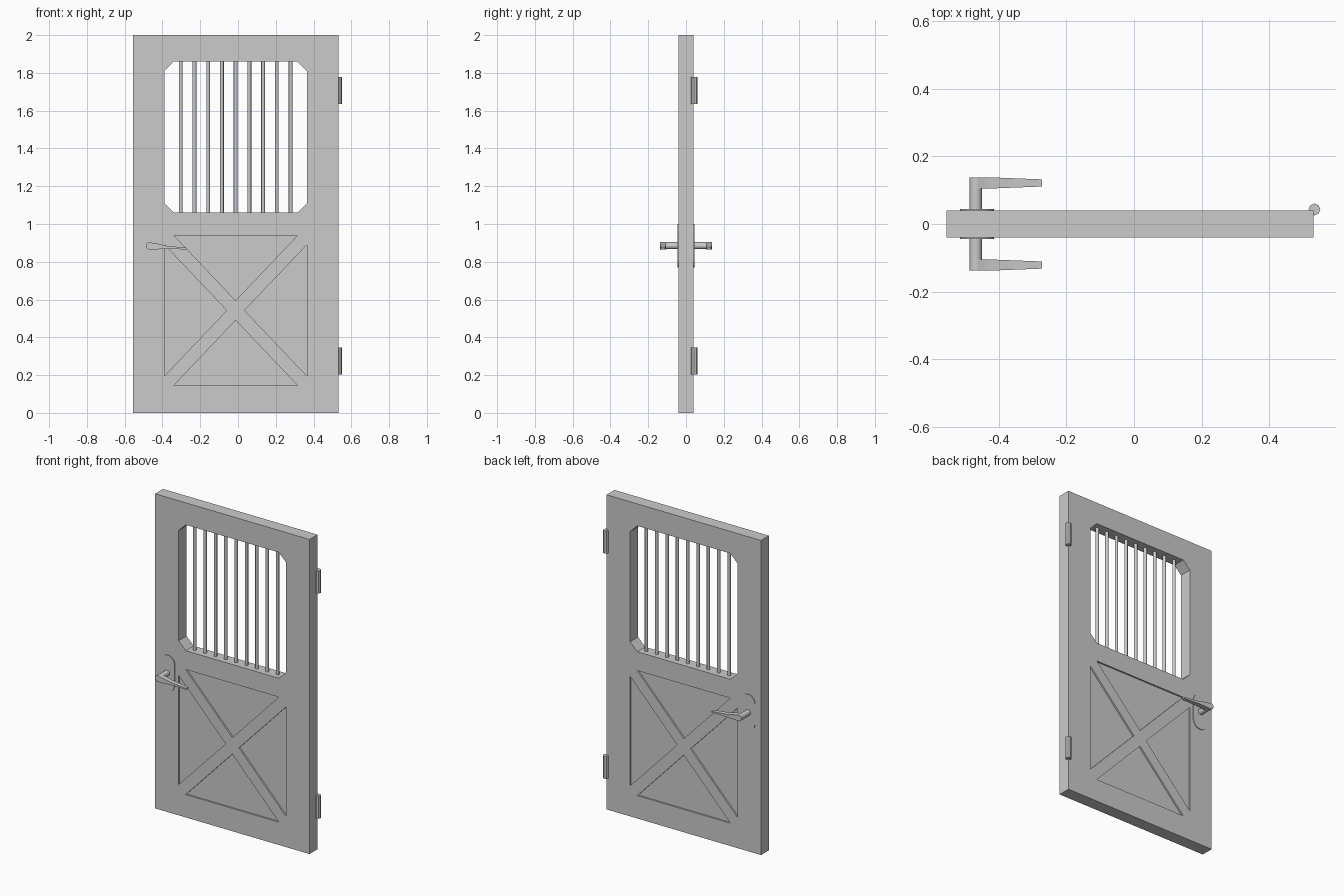
import bpy, bmesh, math

if "Cube" in bpy.data.objects:
    bpy.data.objects.remove(bpy.data.objects["Cube"])


def mesh_object(name, bm):
    bmesh.ops.recalc_face_normals(bm, faces=bm.faces[:])
    mesh = bpy.data.meshes.new(name)
    bm.to_mesh(mesh)
    bm.free()
    ob = bpy.data.objects.new(name, mesh)
    bpy.context.collection.objects.link(ob)
    return ob


def prism(bm, outline, y0, y1):
    """Extrude an (x, z) outline along y; y0 and y1 may be functions of x."""
    f0 = y0 if callable(y0) else lambda x: y0
    f1 = y1 if callable(y1) else lambda x: y1
    a = [bm.verts.new((x, f0(x), z)) for x, z in outline]
    b = [bm.verts.new((x, f1(x), z)) for x, z in outline]
    bm.faces.new(a)
    bm.faces.new(b[::-1])
    n = len(a)
    for i in range(n):
        j = (i + 1) % n
        bm.faces.new((a[i], b[i], b[j], a[j]))


def rod(name, x, y, z0, z1, r, sides):
    bm = bmesh.new()
    bmesh.ops.create_cone(bm, cap_ends=True, segments=sides,
                          radius1=r, radius2=r, depth=z1 - z0)
    ob = mesh_object(name, bm)
    ob.location = (x, y, (z0 + z1) / 2)
    return ob


def arc(cx, cz, r, start, end, n):
    angles = [math.radians(start + (end - start) * i / n) for i in range(n + 1)]
    return [(cx + r * math.cos(t), cz + r * math.sin(t)) for t in angles]


def smooth(ob):
    bpy.ops.object.select_all(action='DESELECT')
    ob.select_set(True)
    bpy.context.view_layer.objects.active = ob
    bpy.ops.object.shade_smooth_by_angle(angle=math.radians(35))


T = 0.04        # half thickness of the slab
CX = -0.0125    # centre line of the slab
L, R = -0.39, 0.365

# door slab
bm = bmesh.new()
prism(bm, [(-0.555, 0), (0.531, 0), (0.531, 2), (-0.555, 2)], -T, T)
slab = mesh_object("door_slab", bm)

# cutter: chamfered window and four triangular recesses on each face
bm = bmesh.new()
b, t, c = 1.06, 1.86, 0.05
prism(bm, [(L, b + c), (L + c, b), (R - c, b), (R, b + c),
           (R, t - c), (R - c, t), (L + c, t), (L, t - c)], -0.1, 0.1)
triangles = [
    [(L + c, 0.94), (R - c, 0.94), (CX, 0.595)],
    [(L + c, 0.145), (R - c, 0.145), (CX, 0.49)],
    [(L, 0.89), (L, 0.195), (CX - 0.047, 0.5425)],
    [(R, 0.89), (R, 0.195), (CX + 0.047, 0.5425)],
]
for tri in triangles:
    for s in (-1, 1):
        prism(bm, tri, s * (T - 0.01), s * 0.1)
cutter = mesh_object("panel_cutter", bm)
cutter.hide_render = True
mod = slab.modifiers.new("openings", 'BOOLEAN')
mod.operation = 'DIFFERENCE'
mod.solver = 'EXACT'
mod.object = cutter
bpy.context.view_layer.objects.active = slab
bpy.ops.object.modifier_apply(modifier=mod.name)
bpy.data.objects.remove(cutter)

# window bars
for i in range(9):
    smooth(rod(f"window_bar_{i + 1}", CX + (i - 4) * 0.0727, 0, 1.05, 1.87, 0.01, 12))

# hinge knuckles
for name, z0 in (("lower_hinge", 0.202), ("upper_hinge", 1.634)):
    rod(name, 0.534, 0.043, z0, z0 + 0.143, 0.0175, 8)

# handles, one on each face
HX, HZ = -0.467, 0.885
lever_outline = arc(HX, HZ, 0.02, 50, 270, 10) + [
    (-0.43, 0.866), (-0.38, 0.868), (-0.32, 0.867), (-0.272, 0.865),
    (-0.272, 0.874), (-0.32, 0.879), (-0.38, 0.885), (-0.425, 0.896)]


def taper(x):
    return min(max((x + 0.425) / 0.155, 0), 1)


for side, s in (("front", -1), ("back", 1)):
    # rounded backplate
    bm = bmesh.new()
    prism(bm, arc(-0.465, 0.95, 0.05, 0, 180, 16) + arc(-0.465, 0.82, 0.05, 180, 360, 16),
          s * (T - 0.005), s * 0.0445)
    mesh_object(side + "_backplate", bm)

    # spindle
    bm = bmesh.new()
    prism(bm, arc(HX - 0.001, HZ, 0.0185, 0, 330, 11), s * T, s * 0.12)
    smooth(mesh_object(side + "_spindle", bm))

    # tapering lever
    bm = bmesh.new()
    prism(bm, lever_outline,
          lambda x: s * (0.105 + 0.006 * taper(x)),
          lambda x: s * (0.138 - 0.006 * taper(x)))
    smooth(mesh_object(side + "_lever", bm))
